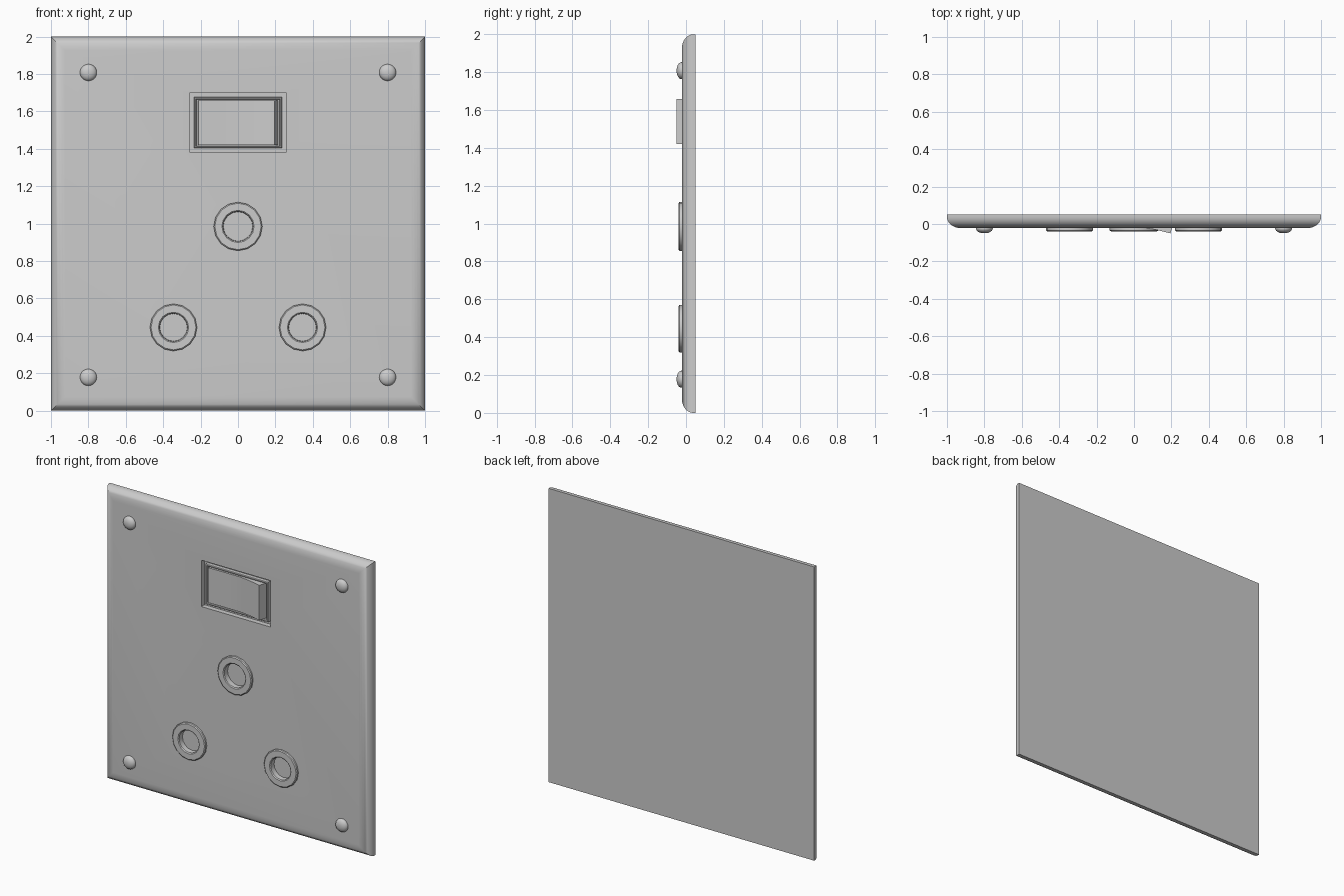
import bpy, bmesh, math

if "Cube" in bpy.data.objects:
    bpy.data.objects.remove(bpy.data.objects["Cube"])

FRONT, BACK = -0.022, 0.05
FLOOR = 0.012
SW_Z = 1.54
SOCKETS = [("earth_socket", 0, 0.985, 0.13, 0.08),
           ("left_socket", -0.345, 0.445, 0.126, 0.075),
           ("right_socket", 0.345, 0.445, 0.126, 0.075)]


def finish(name, bm, smooth=True):
    bmesh.ops.recalc_face_normals(bm, faces=bm.faces)
    me = bpy.data.meshes.new(name)
    bm.to_mesh(me)
    bm.free()
    ob = bpy.data.objects.new(name, me)
    bpy.context.collection.objects.link(ob)
    if smooth:
        smooth_object(ob)
    return ob


def smooth_object(ob):
    bpy.ops.object.select_all(action='DESELECT')
    ob.select_set(True)
    bpy.context.view_layer.objects.active = ob
    bpy.ops.object.shade_smooth_by_angle(angle=math.radians(35))


def loft(rings, cap_start=False, cap_end=False, closed=False):
    """Skin a list of equal-length point loops."""
    bm = bmesh.new()
    vs = [[bm.verts.new(p) for p in r] for r in rings]
    n = len(vs[0])
    pairs = list(zip(vs, vs[1:])) + ([(vs[-1], vs[0])] if closed else [])
    for a, b in pairs:
        for i in range(n):
            j = (i + 1) % n
            bm.faces.new((a[i], a[j], b[j], b[i]))
    if cap_start:
        bm.faces.new(vs[0])
    if cap_end:
        bm.faces.new(vs[-1])
    return bm


def rect(hx, hz, y, cz):
    return [(-hx, y, cz - hz), (hx, y, cz - hz), (hx, y, cz + hz), (-hx, y, cz + hz)]


def circle(r, y, cx, cz, n):
    return [(cx + r * math.cos(2 * math.pi * i / n), y, cz + r * math.sin(2 * math.pi * i / n))
            for i in range(n)]


def cut(target, cutter):
    mod = target.modifiers.new("cut", 'BOOLEAN')
    mod.operation, mod.solver, mod.object = 'DIFFERENCE', 'EXACT', cutter
    bpy.context.view_layer.objects.active = target
    bpy.ops.object.modifier_apply(modifier=mod.name)
    bpy.data.objects.remove(cutter)


# Wall plate: square corners, front edges rolled over
rings = [rect(1, 1, BACK, 1)]
for k in range(9):
    a = math.pi / 2 * k / 8
    h = 1 - 0.075 * (1 - math.cos(a))
    rings.append(rect(h, h, 0.038 - (0.038 - FRONT) * math.sin(a), 1))
plate = finish("wall_plate", loft(rings, True, True), smooth=False)

# Switch recess and socket holes
cut(plate, finish("recess_cutter", loft([rect(0.26, 0.158, -0.2, SW_Z),
                                         rect(0.26, 0.158, FLOOR, SW_Z)], True, True), False))
for name, x, z, ro, ri in SOCKETS:
    rm = (ro + ri) / 2
    cut(plate, finish("hole_cutter", loft([circle(rm, -0.2, x, z, 16),
                                           circle(rm, 0.035, x, z, 16)], True, True), False))
smooth_object(plate)

# Socket collars with their cups
for name, x, z, ro, ri in SOCKETS:
    prof = [(ro, 0), (ro, -0.034), (ro - 0.006, -0.039), (ri + 0.006, -0.039),
            (ri, -0.034), (ri - 0.002, 0.012), (ri * 0.7, 0.025)]
    finish(name, loft([circle(r, y, x, z, 16) for r, y in prof], True, True))

# Frame round the rocker
frame = [(0.235, 0.136, FLOOR + 0.005), (0.235, 0.136, -0.012), (0.232, 0.133, -0.016),
         (0.226, 0.127, -0.016), (0.223, 0.124, -0.012), (0.223, 0.124, FLOOR + 0.005)]
finish("switch_frame", loft([rect(hx, hz, y, SW_Z) for hx, hz, y in frame], closed=True))

# Rocker, pressed at the left
side = [(-0.215, 0.02), (-0.212, -0.019), (-0.08, -0.017), (0.03, -0.017),
        (0.11, -0.029), (0.195, -0.05), (0.215, 0.02)]
finish("switch_rocker", loft([[(x, y, SW_Z + s * 0.119) for x, y in side]
                              for s in (-1, 1)], True, True))

# Domed corner screws
for sx in (-1, 1):
    for label, z in (("top", 1.808), ("bottom", 0.178)):
        dome = [circle(0.045, 0.0, sx * 0.8, z, 20)]
        for k in range(7):
            a = math.pi / 2 * k / 7
            dome.append(circle(0.045 * math.cos(a), -0.024 - 0.026 * math.sin(a),
                               sx * 0.8, z, 20))
        finish(f"{label}_{'left' if sx < 0 else 'right'}_screw", loft(dome, True, True))
